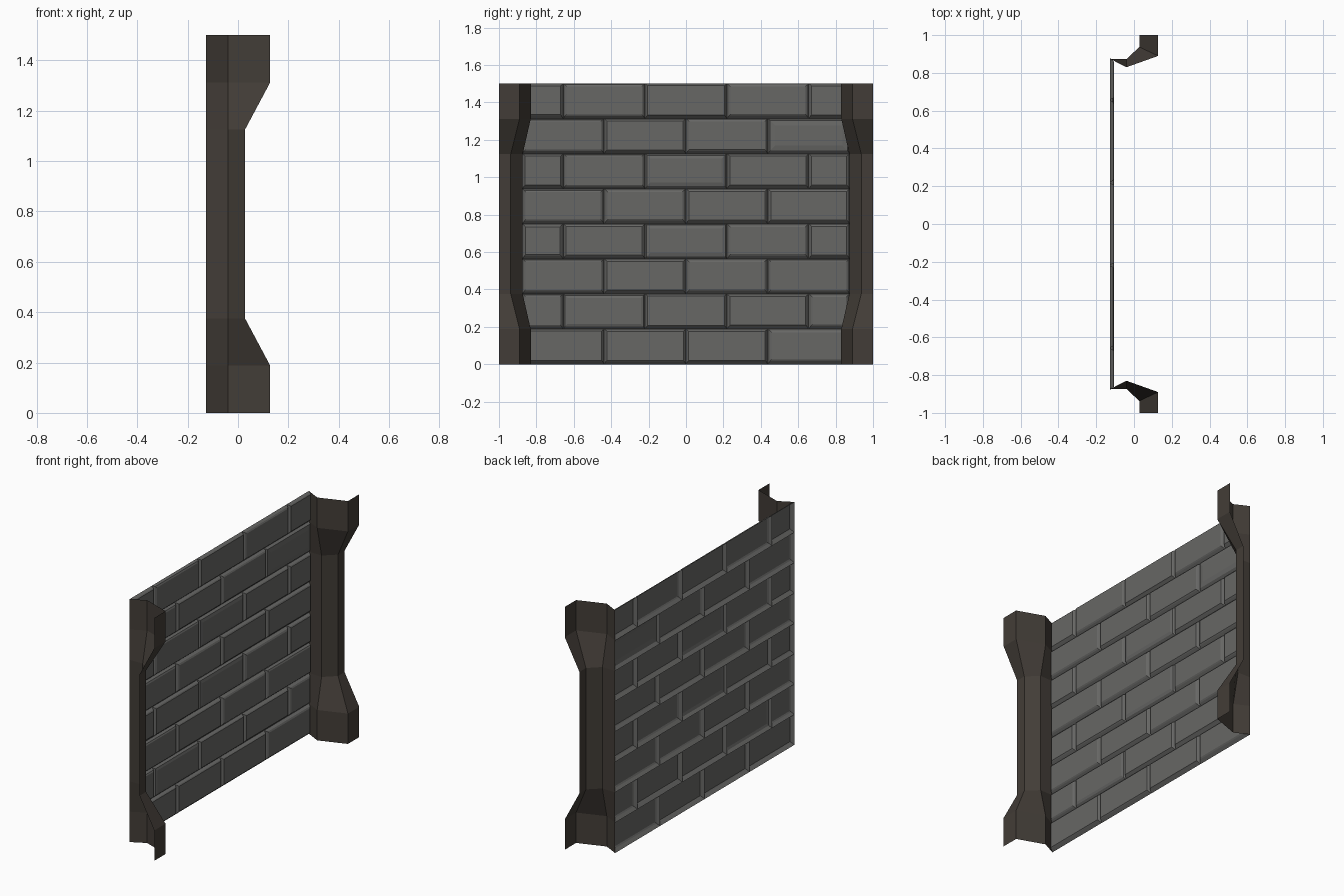
import bpy, bmesh, random

if "Cube" in bpy.data.objects:
    bpy.data.objects.remove(bpy.data.objects["Cube"])

random.seed(4)


def material(name, rgb):
    m = bpy.data.materials.new(name)
    m.diffuse_color = (*rgb, 1)
    m.use_nodes = True
    m.node_tree.nodes["Principled BSDF"].inputs["Base Color"].default_value = m.diffuse_color
    return m


def make_object(name, bm, mat):
    me = bpy.data.meshes.new(name)
    bm.to_mesh(me)
    bm.free()
    me.materials.append(mat)
    ob = bpy.data.objects.new(name, me)
    bpy.context.collection.objects.link(ob)
    return ob


stone = material("grey_stone", (0.135, 0.135, 0.13))
brown = material("dark_brown", (0.055, 0.046, 0.038))

HALF, BACK, FRONT, ROW = 0.875, -0.128, -0.107, 0.1875
BRICK = HALF / 2


# Brick: three stacked rectangles, open at the back
def add_brick(bm, y0, y1, z0, z1, chamfer):
    def ring(x, side, low, high):
        a, b, c, d = y0 + side, y1 - side, z0 + low, z1 - high
        return [bm.verts.new((x, y, z)) for y, z in ((a, c), (b, c), (b, d), (a, d))]

    j = random.uniform(0, 0.004)
    side, low, high = 0.008 + j, 0.014 + j, 0.005 + j
    rings = [ring(BACK, 0, 0, 0),
             ring(FRONT - 0.005, side, low, high),
             ring(FRONT, side + chamfer, low + chamfer, high + chamfer)]
    for r, s in zip(rings, rings[1:]):
        for i in range(4):
            k = (i + 1) % 4
            bm.faces.new((r[i], r[k], s[k], s[i]))
    bm.faces.new(rings[-1])


# Brick wall in running bond; a few bricks are more worn (row, index)
worn = {(6, 3): 0.028, (5, 2): 0.018, (3, 2): 0.018, (1, 1): 0.014}
bm = bmesh.new()
for row in range(8):
    inner = [-1.5, -0.5, 0.5, 1.5] if row % 2 else [-1, 0, 1]
    joints = [-HALF] + [k * BRICK for k in inner] + [HALF]
    for i, (a, b) in enumerate(zip(joints, joints[1:])):
        chamfer = worn.get((row, i), random.uniform(0.004, 0.009))
        add_brick(bm, a, b, row * ROW, (row + 1) * ROW, chamfer)
bmesh.ops.remove_doubles(bm, verts=bm.verts, dist=0.0005)
make_object("brick_wall", bm, stone)

# Half pillars: wide profile at foot and head, narrow in the shaft
wide = [(BACK, 0.875), (-0.04, 0.83), (0.128, 0.89), (0.128, 1.0)]
slim = [(BACK, 0.875), (-0.04, 0.873), (0.028, 0.937), (0.028, 1.0)]
levels = [(0, wide), (0.1875, wide), (0.375, slim),
          (1.125, slim), (1.3125, wide), (1.5, wide)]
bm = bmesh.new()
rows = [[bm.verts.new((x, y, z)) for x, y in prof] for z, prof in levels]
for lo, hi in zip(rows, rows[1:]):
    for i in range(3):
        bm.faces.new((lo[i], lo[i + 1], hi[i + 1], hi[i]))
pillars = make_object("end_pillars", bm, brown)
mirror = pillars.modifiers.new("mirror", 'MIRROR')
mirror.use_axis = (False, True, False)
mirror.use_mirror_merge = False
